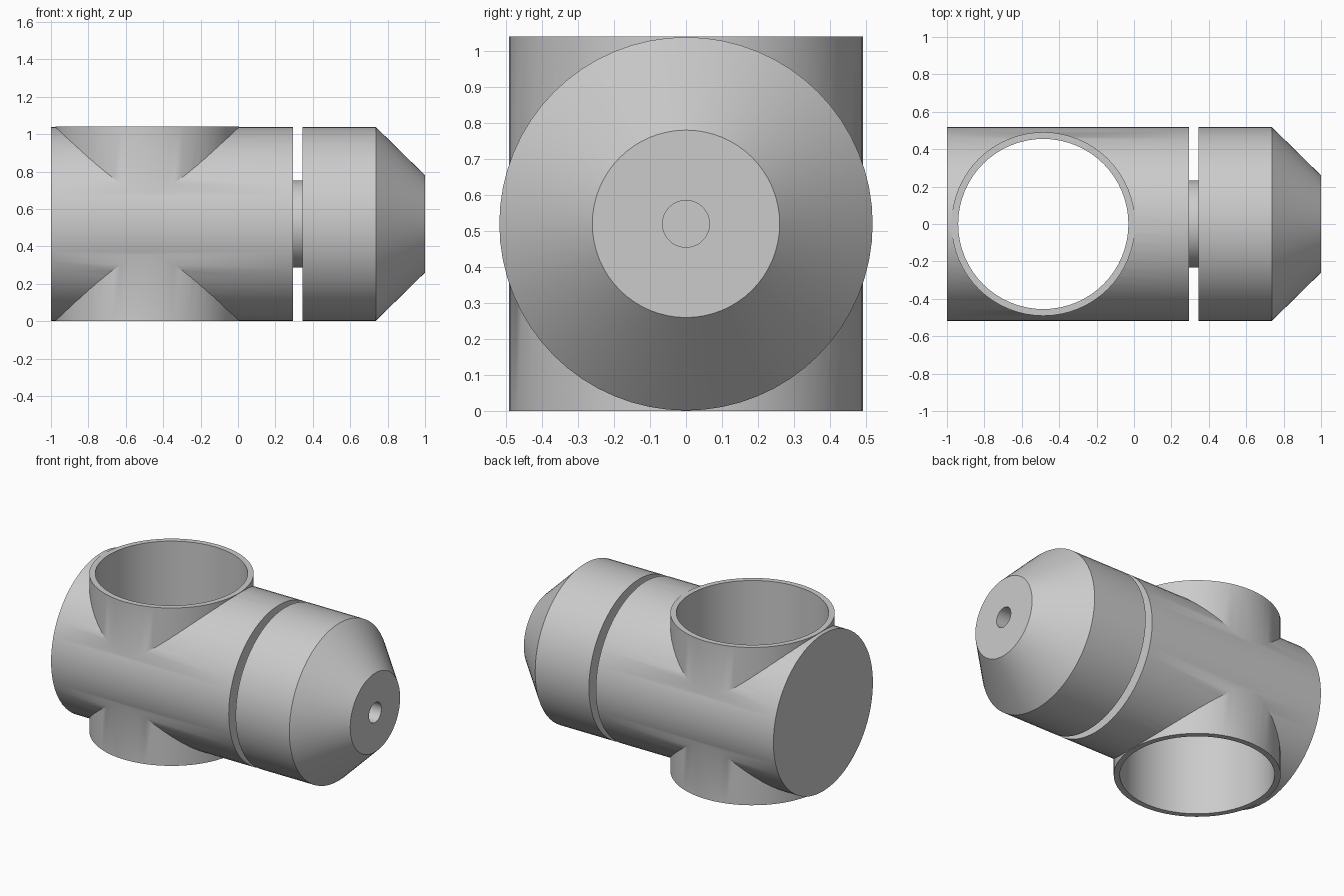
import bpy, bmesh, math
from mathutils import Matrix, Vector

old = bpy.data.objects.get("Cube")
if old:
    bpy.data.objects.remove(old, do_unlink=True)

grey = bpy.data.materials.new("plain grey")
grey.use_nodes = True
COLOUR = (0.6, 0.6, 0.6, 1)
grey.diffuse_color = COLOUR
grey.node_tree.nodes["Principled BSDF"].inputs["Base Color"].default_value = COLOUR

R, MID = 0.518, 0.52          # barrel radius and axis height
TUBE_X = -0.485               # centre of the upright tube
SEGMENTS = 64
ALONG_X = Matrix.Translation((0, 0, MID)) @ Matrix.Rotation(math.pi / 2, 4, "Y")
UPRIGHT = Matrix.Translation((TUBE_X, 0, 0))


def lathe(name, profile, placement):
    """Spin (distance along axis, radius) points into a closed solid."""
    bm = bmesh.new()
    rings = []
    for along, radius in profile:
        ring = []
        for i in range(SEGMENTS):
            a = math.tau * i / SEGMENTS
            p = Vector((radius * math.cos(a), radius * math.sin(a), along))
            ring.append(bm.verts.new(placement @ p))
        rings.append(ring)
    for low, high in zip(rings, rings[1:]):
        for i in range(SEGMENTS):
            j = (i + 1) % SEGMENTS
            bm.faces.new((low[i], low[j], high[j], high[i]))
    bm.faces.new(rings[0][::-1])
    bm.faces.new(rings[-1])
    bmesh.ops.recalc_face_normals(bm, faces=bm.faces)
    mesh = bpy.data.meshes.new(name)
    bm.to_mesh(mesh)
    bm.free()
    obj = bpy.data.objects.new(name, mesh)
    bpy.context.collection.objects.link(obj)
    mesh.materials.append(grey)
    return obj


def select_only(obj):
    bpy.ops.object.select_all(action="DESELECT")
    obj.select_set(True)
    bpy.context.view_layer.objects.active = obj


def combine(obj, other, operation):
    """Apply a boolean and discard the second solid."""
    mod = obj.modifiers.new(operation.lower(), "BOOLEAN")
    mod.operation, mod.solver, mod.object = operation, "EXACT", other
    select_only(obj)
    bpy.ops.object.modifier_apply(modifier=mod.name)
    bpy.data.objects.remove(other, do_unlink=True)


# Barrel crossed by an upright open tube
barrel = lathe("barrel", [(-1, R), (0.295, R)], ALONG_X)
tube = lathe("upright_tube", [(0, 0.491), (2 * MID, 0.491)], UPRIGHT)
bore = lathe("bore_cutter", [(-0.1, 0.455), (1.2, 0.455)], UPRIGHT)
combine(barrel, tube, "UNION")
combine(barrel, bore, "DIFFERENCE")

# Narrow neck joining barrel and nose
neck = lathe("neck", [(0.28, 0.233), (0.36, 0.233)], ALONG_X)

# Tapered nose with a small blind hole in its tip
nose = lathe("nose", [(0.345, R), (0.737, R), (1, 0.26), (1, 0.065), (0.5, 0.065)], ALONG_X)

for part in (barrel, neck, nose):
    select_only(part)
    bpy.ops.object.shade_smooth_by_angle(angle=math.radians(30))
